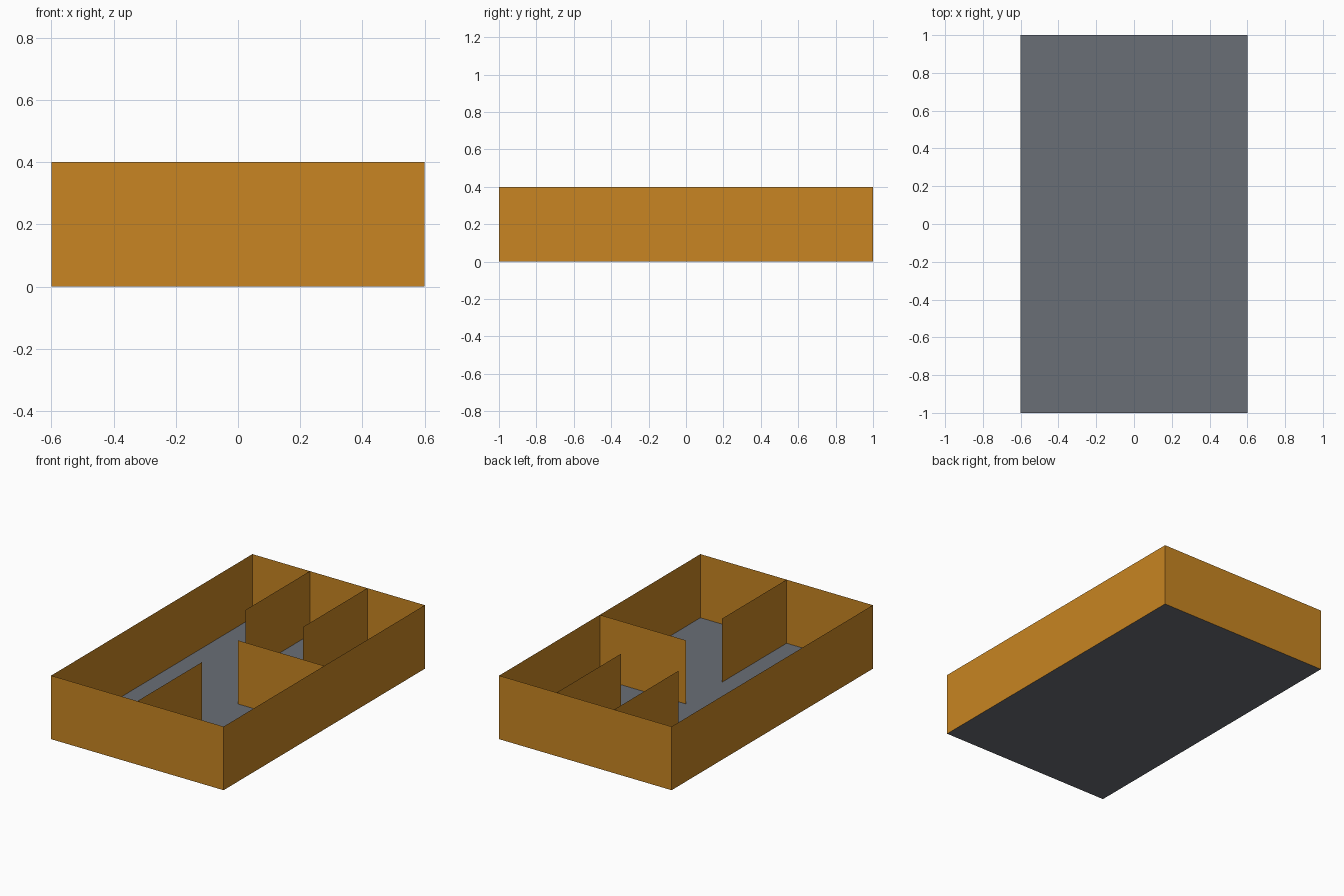
import bpy

if "Cube" in bpy.data.objects:
    bpy.data.objects.remove(bpy.data.objects["Cube"], do_unlink=True)

HALF_W, HALF_L, HEIGHT = 0.6, 1.0, 0.4
INNER = 0.36  # distance from the centre to the free ends of the lengthwise partitions


def make_material(name, colour):
    mat = bpy.data.materials.new(name)
    mat.use_nodes = True
    mat.diffuse_color = colour
    mat.node_tree.nodes["Principled BSDF"].inputs["Base Color"].default_value = colour
    return mat


def sheet(name, corners, mat):
    mesh = bpy.data.meshes.new(name)
    mesh.from_pydata(corners, [], [range(len(corners))])
    mesh.materials.append(mat)
    obj = bpy.data.objects.new(name, mesh)
    bpy.context.collection.objects.link(obj)
    return obj


def wall(name, start, end):
    """Upright sheet standing on the floor between two plan points."""
    corners = [(*start, 0), (*end, 0), (*end, HEIGHT), (*start, HEIGHT)]
    return sheet(name, corners, ochre)


ochre = make_material("ochre_wall", (0.58, 0.235, 0.016, 1))
grey = make_material("grey_floor", (0.144, 0.156, 0.181, 1))

# Floor and outer walls
plan = [(-HALF_W, -HALF_L), (HALF_W, -HALF_L), (HALF_W, HALF_L), (-HALF_W, HALF_L)]
sheet("floor", [(x, y, 0) for x, y in plan], grey)
for i, side in enumerate(("front", "left", "back", "right")):
    wall(side + "_wall", plan[i], plan[(i + 1) % 4])

# Inner partitions
wall("front_partition", (0, -HALF_L), (0, -INNER))
wall("middle_partition", (HALF_W, 0), (0, 0))
for side, x in (("left", 0.2), ("right", -0.2)):
    wall("back_" + side + "_partition", (x, HALF_L), (x, INNER))
